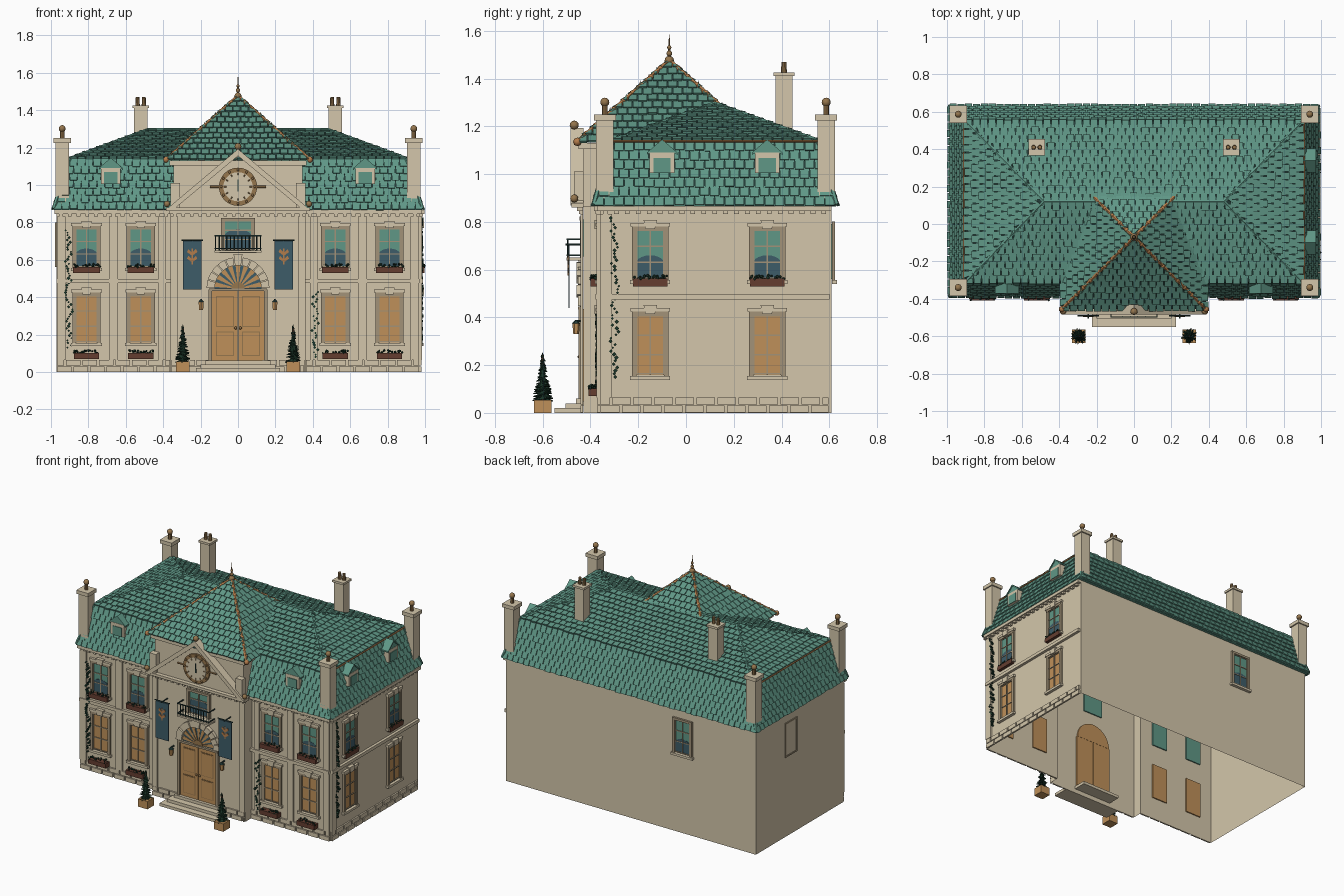
import bpy, bmesh, math, random
from mathutils import Vector, Matrix

if "Cube" in bpy.data.objects:
    bpy.data.objects.remove(bpy.data.objects["Cube"])

random.seed(4)
COL = {"stone": (.655, .565, .405), "teal": (.115, .31, .24), "wood": (.52, .28, .10),
       "blue": (.048, .107, .14), "leaf": (.010, .034, .020), "red_brown": (.13, .048, .03),
       "dark_slate": (.018, .045, .04), "copper": (.45, .20, .07), "taupe": (.36, .29, .19),
       "bronze": (.30, .18, .075)}
MATS = {}
for k, c in COL.items():
    MATS[k] = bpy.data.materials.new(k)
    MATS[k].diffuse_color = (*c, 1)
parts = {}


def part(name, mat):
    return parts.setdefault(name, (bmesh.new(), mat))[0]


# Wall frames: origin, horizontal direction, outward direction
def frame(o, u, n):
    return Vector((*o, 0)), Vector((*u, 0)), Vector((*n, 0))


F = frame((0, -.36), (1, 0), (0, -1))      # front wings
P = frame((0, -.43), (1, 0), (0, -1))      # pavilion front
R = frame((.97, 0), (0, 1), (1, 0))        # right
B = frame((0, .61), (-1, 0), (0, 1))       # back
L = frame((-.97, 0), (0, -1), (-1, 0))     # left
G = frame((0, 0), (1, 0), (0, 1))          # plan


def at(w, u, z, n):
    return w[0] + w[1] * u + w[2] * n + Vector((0, 0, z))


def prism(name, mat, w, pts, n0, n1):
    bm = part(name, mat)
    a = [bm.verts.new(at(w, u, z, n0)) for u, z in pts]
    b = [bm.verts.new(at(w, u, z, n1)) for u, z in pts]
    fs = [bm.faces.new(a[::-1]), bm.faces.new(b)]
    for i in range(len(pts)):
        j = (i + 1) % len(pts)
        fs.append(bm.faces.new((a[i], a[j], b[j], b[i])))
    bmesh.ops.recalc_face_normals(bm, faces=fs)


def box(name, mat, w, u0, u1, z0, z1, n0, n1):
    prism(name, mat, w, [(u0, z0), (u1, z0), (u1, z1), (u0, z1)], n0, n1)


def cbox(name, mat, x, y, h, z0, z1):
    box(name, mat, G, x - h, x + h, z0, z1, y - h, y + h)


def ball(name, mat, p, r, sub=10):
    res = bmesh.ops.create_uvsphere(part(name, mat), u_segments=sub, v_segments=max(4, sub // 2 + 1),
                                    radius=r, matrix=Matrix.Translation(p))
    for v in res["verts"]:
        for f in v.link_faces:
            f.smooth = True


def rod(name, mat, p, q, r, r2=None, seg=6):
    p, q = Vector(p), Vector(q)
    m = Matrix.Translation((p + q) / 2) @ (q - p).to_track_quat('Z', 'Y').to_matrix().to_4x4()
    bmesh.ops.create_cone(part(name, mat), cap_ends=True, segments=seg, radius1=r,
                          radius2=r if r2 is None else r2, depth=(q - p).length, matrix=m)


def arc(cu, cz, r, a0, a1, k):
    return [(cu + r * math.cos(math.radians(a0 + (a1 - a0) * i / k)),
             cz + r * math.sin(math.radians(a0 + (a1 - a0) * i / k))) for i in range(k + 1)]


# Wall shell, open underneath
plan = [(-.97, .61), (-.97, -.36), (-.36, -.36), (-.36, -.43), (.36, -.43), (.36, -.36), (.97, -.36), (.97, .61)]
bm = part("walls", "stone")
lo, hi = [[bm.verts.new((x, y, z)) for x, y in plan] for z in (0, .865)]
for i in range(8):
    j = (i + 1) % 8
    bm.faces.new((lo[i], lo[j], hi[j], hi[i]))
box("pavilion_attic", "stone", G, -.345, .345, .86, 1.12, -.43, -.15)
box("pavilion_eave", "stone", G, -.365, .365, 1.105, 1.13, -.45, -.15)


# Roof planes covered in overlapping tiles; a, b are the eave, c, d the top
def tiles(a, b, c, d, rows, pitch=.042, gap=.004):
    a, b, c, d = map(Vector, (a, b, c, d))
    sh = part("roof_underlay", "dark_slate")
    sh.faces.new([sh.verts.new(p) for p in (a, b, c, d)])
    bm = part("roof_tiles", "teal")
    nrm = (b - a).cross((c + d) / 2 - a).normalized()
    u = (b - a).normalized()
    up = nrm.cross(u)
    H = (d - a).dot(up)
    for r in range(rows):
        t0, t1 = r / rows, (r + 1) / rows
        l0, h0 = (a.lerp(d, t0) - a).dot(u), (b.lerp(c, t0) - a).dot(u)
        l1, h1 = (a.lerp(d, t1) - a).dot(u), (b.lerp(c, t1) - a).dot(u)
        x = math.floor(l0 / pitch) * pitch - (pitch / 2 if r % 2 else 0)
        while x < h0:
            x0, x1 = max(x + gap / 2, l0), min(x + pitch - gap / 2, h0)
            x += pitch
            if x1 - x0 < .005:
                continue
            drop, lift = random.uniform(.002, .008), random.uniform(.010, .014)
            y0, y1 = H * t0 - drop, H * t1
            X0, X1 = max(x0, min(l1, x1)), min(x1, max(h1, x0))
            if X1 - X0 < .001:
                X0 = X1 = (x0 if x0 > h1 else x1)
                X0 -= .0005
            q = [(x0, y0), (x1, y0), (X1, y1), (X0, y1)]
            lo = [bm.verts.new(a + u * s + up * y) for s, y in q]
            hi = [bm.verts.new(a + u * s + up * y + nrm * (lift if k < 2 else .004)) for k, (s, y) in enumerate(q)]
            bm.faces.new(hi)
            for k in (0, 1, 3):
                j = (k + 1) % 4
                bm.faces.new((lo[k], lo[j], hi[j], hi[k]))


def ring(x, y0, y1, z):
    return [(-x, y0, z), (x, y0, z), (x, y1, z), (-x, y1, z)]


eave, brk = ring(.985, -.385, .63, .872), ring(.90, -.31, .55, 1.14)
ridge = [(-.48, .12, 1.295), (.48, .12, 1.295), (.48, .12, 1.295), (-.48, .12, 1.295)]
pav, tip = ring(.385, -.455, .315, 1.135), (0, -.07, 1.475)
trim = ring(.910, -.318, .558, 1.138)
for i in range(4):
    j = (i + 1) % 4
    tiles(eave[i], eave[j], brk[j], brk[i], 7)
    tiles(brk[i], brk[j], ridge[j], ridge[i], 11)
    tiles(pav[i], pav[j], tip, tip, 12)
    if i % 2:
        rod("break_trim", "copper", trim[i], trim[j], .005)
    rod("roof_hips", "teal", brk[i], ridge[i], .010)
    rod("roof_hips", "teal", eave[i], brk[i], .012)
    rod("pavilion_hips", "copper", pav[i], tip, .010)
    for k in range(10):
        ball("pavilion_hip_beads", "copper", Vector(pav[i]).lerp(Vector(tip), k / 10), .013 if k else .018, 6)
rod("roof_hips", "teal", ridge[0], ridge[1], .010)
box("roof_soffit", "teal", G, -.985, .985, .866, .872, -.385, .63)
# Pavilion finial
rod("finial", "bronze", (0, -.07, 1.46), (0, -.07, 1.585), .009, .001)
for z, r in ((1.475, .020), (1.505, .012), (1.53, .009)):
    ball("finial", "bronze", (0, -.07, z), r)

# Corner piers and chimneys
for s in (-1, 1):
    for y in (-.340, .587):
        cbox("corner_piers", "stone", s * .94, y, .037, .87, 1.24)
        cbox("corner_piers", "stone", s * .94, y, .046, 1.225, 1.25)
        rod("pier_finials", "bronze", (s * .94, y, 1.25), (s * .94, y, 1.29), .012, seg=8)
        ball("pier_finials", "bronze", (s * .94, y, 1.301), .019)
    cbox("chimneys", "stone", s * .52, .41, .036, 1.1, 1.41)
    cbox("chimneys", "stone", s * .52, .41, .044, 1.41, 1.425)
    for d in (-.017, .017):
        rod("chimney_pots", "bronze", (s * .52 + d, .41, 1.42), (s * .52 + d, .41, 1.47), .013, .010, 10)

# Plinth blocks, belt course, cornice and dentils
runs = [(F, -.97, -.36), (F, .36, .97), (P, -.36, .36), (R, -.36, .60)]
for w, u0, u1 in runs:
    for row in range(2):
        u = u0 - (.04 if row else 0)
        while u < u1:
            a, b = max(u, u0), min(u + .084, u1)
            if b - a > .01 and not (w is P and abs((a + b) / 2) < .17):
                box("plinth", "stone", w, a + .003, b - .003, row * .034 + .001, row * .034 + .030, .001, .012)
            u += .088
    box("cornice", "stone", w, u0 - .01, u1 + .01, .845, .866, .001, .026)
    n = int((u1 - u0) / .045)
    for i in range(n):
        u = u0 + (i + .5) * (u1 - u0) / n
        box("dentils", "stone", w, u - .010, u + .010, .832, .845, .001, .018)
    if w is not P:
        box("belt_course", "stone", w, u0, u1, .475, .497, .001, .020)
for s in (-1, 1):
    for c, h in ((.945, .024), (.665, .024), (.405, .02)):
        box("pilasters", "stone", F, s * c - h, s * c + h, .065, .832, .001, .014)
    box("pilasters", "stone", P, s * .34 - .02, s * .34 + .02, .065, .832, .001, .012)
box("pilasters", "stone", R, -.36, -.31, .065, .832, .001, .014)


# Windows
def window(w, u, z0, z1, glass, h=.060, key=True):
    box(glass + "_panes", glass, w, u - h, u + h, z0, z1, -.008, .004)
    for s in (-1, 1):
        box("window_surrounds", "taupe", w, u + s * (h + .007) - .009, u + s * (h + .007) + .009, z0 - .008, z1 + .012, .001, .014)
    box("window_surrounds", "taupe", w, u - h - .016, u + h + .016, z1 - .004, z1 + .012, .001, .015)
    box("window_sills", "stone", w, u - h - .024, u + h + .024, z0 - .020, z0 - .004, .001, .022)
    for b in (-h + .003, 0, h - .003):
        box("window_bars", "taupe", w, u + b - .003, u + b + .003, z0, z1, .001, .010)
    for t in (.02, .34, .66, .98):
        z = z0 + (z1 - z0) * t
        box("window_bars", "taupe", w, u - h, u + h, z - .003, z + .003, .001, .009)
    if glass == "teal":
        k = z0 + .064
        prism("curtains", "blue", w, [(u - h, z0), (u + h, z0)] + [(a, k + (b - k) * .6) for a, b in arc(u, k, h, 0, 180, 10)], .001, .006)
    if key:
        box("lintels", "stone", w, u - h - .022, u + h + .022, z1 + .012, z1 + .028, .001, .018)
        prism("lintels", "stone", w, [(u - .020, z1 + .002), (u + .020, z1 + .002), (u + .028, z1 + .040), (u - .028, z1 + .040)], .001, .024)


def flower_box(w, u, z, h, n):
    box("flower_boxes", "red_brown", w, u - h, u + h, z, z + .032, .004, n)
    for i in range(26):
        p = at(w, u + random.uniform(-h, h), z + random.uniform(.028, .046), random.uniform(.01, n))
        ball("flower_box_plants", "leaf", p, random.uniform(.004, .007), 4)


for w, us in ((F, (-.81, -.52, .52, .81)), (R, (-.15, .34))):
    for u in us:
        window(w, u, .158, .412, "wood")
        window(w, u, .560, .768, "teal")
        flower_box(w, u, .53, .072, .040 if w is F else .026)
        if w is F:
            flower_box(w, u, .07, .068, .048)
window(B, .405, .56, .79, "teal", .06, False)
box("left_opening", "stone", L, -.28, -.17, .57, .79, .001, .005)
for a, b, c, d in ((-.290, -.28, .56, .80), (-.17, -.16, .56, .80), (-.28, -.17, .79, .80), (-.28, -.17, .56, .57)):
    box("left_opening_frame", "taupe", L, a, b, c, d, .001, .008)

# Dormers
for w, u, n in ((F, -.68, 0), (F, .68, 0), (R, -.10, -.008), (R, .34, -.008)):
    box("dormer_fronts", "stone", w, u - .052, u + .052, 1.005, 1.09, -.09, n + .008)
    box("dormer_windows", "teal", w, u - .036, u + .036, 1.005, 1.068, n, n + .012)
    for s in (-1, 1):
        prism("dormer_roofs", "teal", w, [(u, 1.135), (u + s * .064, 1.080), (u + s * .064, 1.09), (u, 1.145)], -.09, n + .012)
    prism("dormer_gables", "teal", w, [(u - .06, 1.086), (u + .06, 1.086), (u, 1.138)], -.085, n + .006)

# Pediment
prism("pediment", "stone", P, [(-.36, .87), (.36, .87), (0, 1.17)], 0, .022)
box("pediment_base", "stone", P, -.385, .385, .86, .878, 0, .05)
for s in (-1, 1):
    prism("pediment_rakes", "stone", P, [(s * .385, .868), (s * .345, .868), (0, 1.155), (0, 1.192)], 0, .054)
    box("acroteria", "stone", P, s * .335 - .025, s * .335 + .025, .87, 1.01, 0, .04)
    ball("pediment_balls", "bronze", at(P, s * .38, .898, .038), .017)
ball("pediment_balls", "bronze", at(P, 0, 1.205, .038), .019)

# Clock
for r, n, m in ((.102, .034, "bronze"), (.078, .038, "stone")):
    rod("clock_" + m, m, at(P, 0, .99, .0), at(P, 0, .99, n), r, seg=32)
for i in range(12):
    a = i * math.pi / 6
    c, s = math.cos(a), math.sin(a)
    rod("clock_marks", "bronze", at(P, .062 * c, .99 + .062 * s, .038), at(P, .074 * c, .99 + .074 * s, .038), .003, seg=4)
    ball("clock_studs", "bronze", at(P, .090 * c, .99 + .090 * s, .036), .007, 6)
box("clock_hands", "dark_slate", P, -.003, .003, .985, 1.030, .038, .044)
box("clock_hands", "dark_slate", P, -.004, .004, .965, .99, .038, .044)
for s in (-1, 1):
    rod("clock_arms", "bronze", at(P, s * .10, .99, .026), at(P, s * .15, .99, .026), .006)

# Double door with fanlight and arch stones
for s in (-1, 1):
    box("doors", "wood", P, min(s * .002, s * .14), max(s * .002, s * .14), .05, .435, -.010, .010)
    for z0, z1 in ((.085, .215), (.24, .405)):
        u0, u1 = sorted((s * .022, s * .118))
        box("door_panel_edges", "bronze", P, u0, u1, z0, z1, .008, .012)
        box("door_panels", "wood", P, u0 + .005, u1 - .005, z0 + .005, z1 - .005, .008, .015)
    ball("door_knobs", "bronze", at(P, s * .013, .235, .016), .008, 8)
    box("door_jambs", "taupe", P, s * .149 - .009, s * .149 + .009, .05, .44, .001, .020)
box("door_transom", "taupe", P, -.155, .155, .432, .446, .001, .022)
prism("fanlight_back", "wood", P, arc(0, .436, .135, 0, 180, 20), -.010, -.002)
prism("fanlight", "blue", P, arc(0, .446, .125, 0, 180, 20), .001, .006)
for i in range(9):
    a = 20 * i
    prism("fanlight_rays", "wood", P, [(0, .446)] + arc(0, .446, .125, a + 4, a + 16, 3), .001, .010 if i % 2 else .008)
prism("fanlight_hub", "bronze", P, arc(0, .446, .035, 0, 180, 10), .001, .014)
for i in range(11):
    a0, a1 = 180 * i / 11 + .8, 180 * (i + 1) / 11 - .8
    prism("arch_stones", "stone", P, arc(0, .446, .124, a0, a1, 2) + arc(0, .446, .168 if i != 5 else .185, a1, a0, 2), .001, .022 + .006 * (i % 2))
# Steps
for i, (h, n) in enumerate(((.225, .12), (.20, .075), (.175, .03))):
    box("steps", "stone", P, -h, h, i * .02, i * .02 + .02, .001, n)
box("door_threshold", "stone", P, -.15, .15, .03, .05, -.09, .001)

# Balcony
window(P, 0, .655, .81, "teal", .075, False)
box("balcony_floor", "stone", P, -.125, .125, .638, .650, .001, .07)
for z in (.66, .728):
    box("balcony_rails", "dark_slate", P, -.125, .125, z - .003, z + .003, .064, .070)
    for s in (-1, 1):
        box("balcony_rails", "dark_slate", P, s * .122 - .003, s * .122 + .003, z - .003, z + .003, .001, .07)
for i in range(13):
    u = -.12 + .02 * i
    rod("balcony_bars", "dark_slate", at(P, u, .65, .066), at(P, u, .728, .066), .003, seg=4)

# Banners, lanterns and potted trees
for s in (-1, 1):
    u = s * .245
    box("banners", "blue", P, u - .05, u + .05, .44, .70, .058, .063)
    rod("banner_poles", "dark_slate", at(P, u - .058, .705, .06), at(P, u + .058, .705, .06), .004)
    rod("banner_poles", "dark_slate", at(P, u, .705, .001), at(P, u, .705, .075), .004)
    box("banner_emblems", "copper", P, u - .004, u + .004, .575, .66, .063, .066)
    for k in (-1, 1):
        for z in (.60, .635):
            prism("banner_emblems", "copper", P, [(u, z - .014), (u + k * .028, z + .006), (u + k * .020, z + .022), (u, z + .002)], .063, .066)
    u = s * .197
    rod("lantern_brackets", "dark_slate", at(P, u, .385, .001), at(P, u, .385, .035), .005)
    rod("lanterns", "wood", at(P, u, .33, .03), at(P, u, .374, .03), .012, .016)
    rod("lantern_caps", "dark_slate", at(P, u, .374, .03), at(P, u, .390, .03), .018, .003)
    x, y = s * .295, -.60
    cbox("tree_pots", "wood", x, y, .036, 0, .055)
    rod("tree_trunks", "red_brown", (x, y, .05), (x, y, .24), .006)
    for k in range(10):
        z, r = .056 + k * .019, .044 * (1 - k / 11)
        rod("tree_cores", "leaf", (x, y, z), (x, y, z + .026), r * .6, r * .2, 7)
        for i in range(16 - k):
            a, h = random.uniform(0, 6.28), random.uniform(-.004, .014)
            ca, sa = math.cos(a), math.sin(a)
            rod("tree_leaves", "leaf", (x + r * .3 * ca, y + r * .3 * sa, z + h), (x + r * ca, y + r * sa, z + h - .004), .006, .001, 4)

# Climbing ivy
for w, u, z0, z1, n in ((F, -.905, .13, .77, 50), (F, .412, .08, .44, 28), (R, -.30, .15, .83, 50)):
    for i in range(n):
        z = z0 + (z1 - z0) * i / n
        du, s = .006 * math.sin(i * .5) + random.uniform(-.014, .014), random.uniform(.005, .010)
        prism("ivy", "leaf", w, [(u + du, z - s), (u + du + s, z), (u + du, z + s), (u + du - s, z)], .003, random.uniform(.016, .022))

# Turn every part into an object
for name, (bm, mat) in parts.items():
    me = bpy.data.meshes.new(name)
    bm.to_mesh(me)
    bm.free()
    me.materials.append(MATS[mat])
    bpy.context.scene.collection.objects.link(bpy.data.objects.new(name, me))

for m in bpy.data.materials:
    if m.users and not m.is_grease_pencil:
        m.use_nodes = True
        m.node_tree.nodes["Principled BSDF"].inputs["Base Color"].default_value = m.diffuse_color
